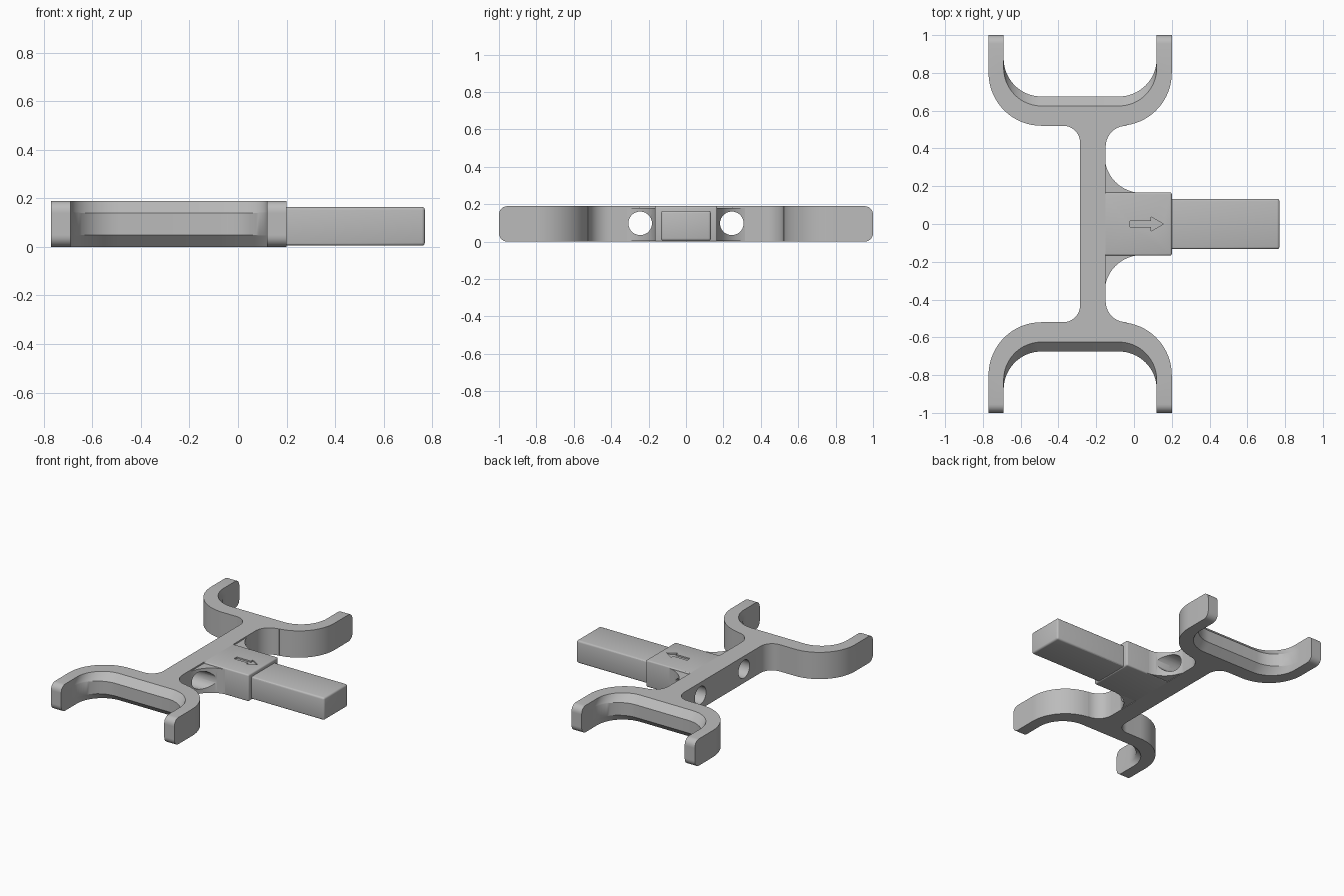
import bpy, bmesh
from math import sin, cos, pi, radians, sqrt
from mathutils import Matrix

cube = bpy.data.objects.get("Cube")
if cube:
    bpy.data.objects.remove(cube, do_unlink=True)

H = 0.19          # overall thickness
TIP_R = 0.045     # rounding of the arm tips
RIDGE = 0.05      # how far the ridge stands out inside each fork

grey = bpy.data.materials.new("plain grey")
grey.use_nodes = True
colour = (0.5, 0.5, 0.5, 1)
grey.diffuse_color = colour
grey.node_tree.nodes["Principled BSDF"].inputs["Base Color"].default_value = colour


def finish(name, bm):
    bmesh.ops.recalc_face_normals(bm, faces=bm.faces)
    mesh = bpy.data.meshes.new(name)
    bm.to_mesh(mesh)
    bm.free()
    mesh.materials.append(grey)
    ob = bpy.data.objects.new(name, mesh)
    bpy.context.collection.objects.link(ob)
    return ob


def select(ob):
    bpy.ops.object.select_all(action='DESELECT')
    ob.select_set(True)
    bpy.context.view_layer.objects.active = ob


def smooth(ob):
    select(ob)
    bpy.ops.object.shade_smooth_by_angle(angle=radians(30))


def cut(ob, cutter):
    select(ob)
    mod = ob.modifiers.new("cut", 'BOOLEAN')
    mod.operation = 'DIFFERENCE'
    mod.solver = 'EXACT'
    mod.object = cutter
    bpy.ops.object.modifier_apply(modifier=mod.name)


def loft(name, rings):
    """Skin matching rings of points and cap both ends."""
    bm = bmesh.new()
    loops = [[bm.verts.new(p) for p in ring] for ring in rings]
    n = len(loops[0])
    for a, b in zip(loops, loops[1:]):
        for i in range(n):
            j = (i + 1) % n
            bm.faces.new((a[i], a[j], b[j], b[i]))
    bm.faces.new(loops[0][::-1])
    bm.faces.new(loops[-1])
    return finish(name, bm)


def prism(name, pts, z0, z1):
    return loft(name, [[(x, y, z) for x, y in pts] for z in (z0, z1)])


def box(name, lo, hi, bevel):
    """Box with every edge bevelled except those of its -x end."""
    bm = bmesh.new()
    bmesh.ops.create_cube(bm, size=1)
    for v in bm.verts:
        v.co = [(a + b) / 2 + c * (b - a) for a, b, c in zip(lo, hi, v.co)]
    edges = [e for e in bm.edges if max(v.co.x for v in e.verts) > lo[0] + 0.01]
    bmesh.ops.bevel(bm, geom=edges, offset=bevel, segments=3, profile=0.5,
                    affect='EDGES')
    return finish(name, bm)


def arc(cx, cy, r, a0, a1, n=16):
    angles = [radians(a0 + (a1 - a0) * i / n) for i in range(n + 1)]
    return [(cx + r * cos(a), cy + r * sin(a)) for a in angles]


# Half outline, each point tagged so its y can vary with height
half = [(p, "wall") for p in arc(-0.04, 0.41, 0.11, 180, 90, 10)
        + arc(-0.08, 0.80, 0.28, -82, 0)]
half += [((0.20, 1), "tip"), ((0.12, 1), "tip")]
half += [(p, "ridge") for p in arc(-0.08, 0.825, 0.2, 0, -90)
         + arc(-0.49, 0.825, 0.2, -90, -180)]
half += [((-0.69, 1), "tip"), ((-0.77, 1), "tip")]
half += [(p, "wall") for p in arc(-0.49, 0.80, 0.28, 180, 270)
         + arc(-0.375, 0.43, 0.09, 90, 0, 10)]


def body_ring(z):
    edge = min(z, H - z)
    d = max(TIP_R - edge, 0)
    shift = {"wall": 0, "ridge": min(edge, RIDGE),
             "tip": sqrt(max(TIP_R ** 2 - d ** 2, 0)) - TIP_R}
    top = [(x, y + shift[tag], z) for (x, y), tag in half]
    return top + [(x, -y, z) for x, y, z in reversed(top)]


# Spine with a fork at each end
low = [TIP_R * (1 - cos(i * pi / 12)) for i in range(7)] + [RIDGE]
frame = loft("forked_frame",
             [body_ring(z) for z in low + [H - z for z in reversed(low)]])

# Webs between spine and hub, slightly thinner than both
web_pts = arc(0.04, 0.36, 0.195, 180, 270, 20) + [(0.04, 0.14), (-0.2, 0.14), (-0.2, 0.36)]
webs = [prism(name, [(x, s * y) for x, y in web_pts], 0.004, 0.18)
        for name, s in (("left_web", 1), ("right_web", -1))]

# Round holes through spine and webs
for s, web in zip((1, -1), webs):
    bm = bmesh.new()
    place = Matrix.Translation((-0.1, s * 0.245, 0.098)) @ Matrix.Rotation(pi / 2, 4, 'Y')
    bmesh.ops.create_cone(bm, cap_ends=True, segments=40, radius1=0.063,
                          radius2=0.063, depth=0.8, matrix=place)
    drill = finish("hole_cutter", bm)
    drill.hide_render = True
    cut(frame, drill)
    cut(web, drill)
    bpy.data.objects.remove(drill, do_unlink=True)

# Hub with an engraved direction arrow
hub = box("hub", (-0.15, -0.167, 0), (0.20, 0.167, H), 0.01)
side = [(-0.02, 0.016), (0.09, 0.016), (0.09, 0.038)]
arrow = prism("arrow_cutter",
              [(x, -y) for x, y in side] + [(0.155, 0)] + side[::-1], H - 0.01, H + 0.02)
arrow.hide_render = True
cut(hub, arrow)
bpy.data.objects.remove(arrow, do_unlink=True)

# Square peg
peg = box("peg", (0.19, -0.133, 0.005), (0.77, 0.133, 0.165), 0.013)

for ob in [frame, hub, peg] + webs:
    smooth(ob)
